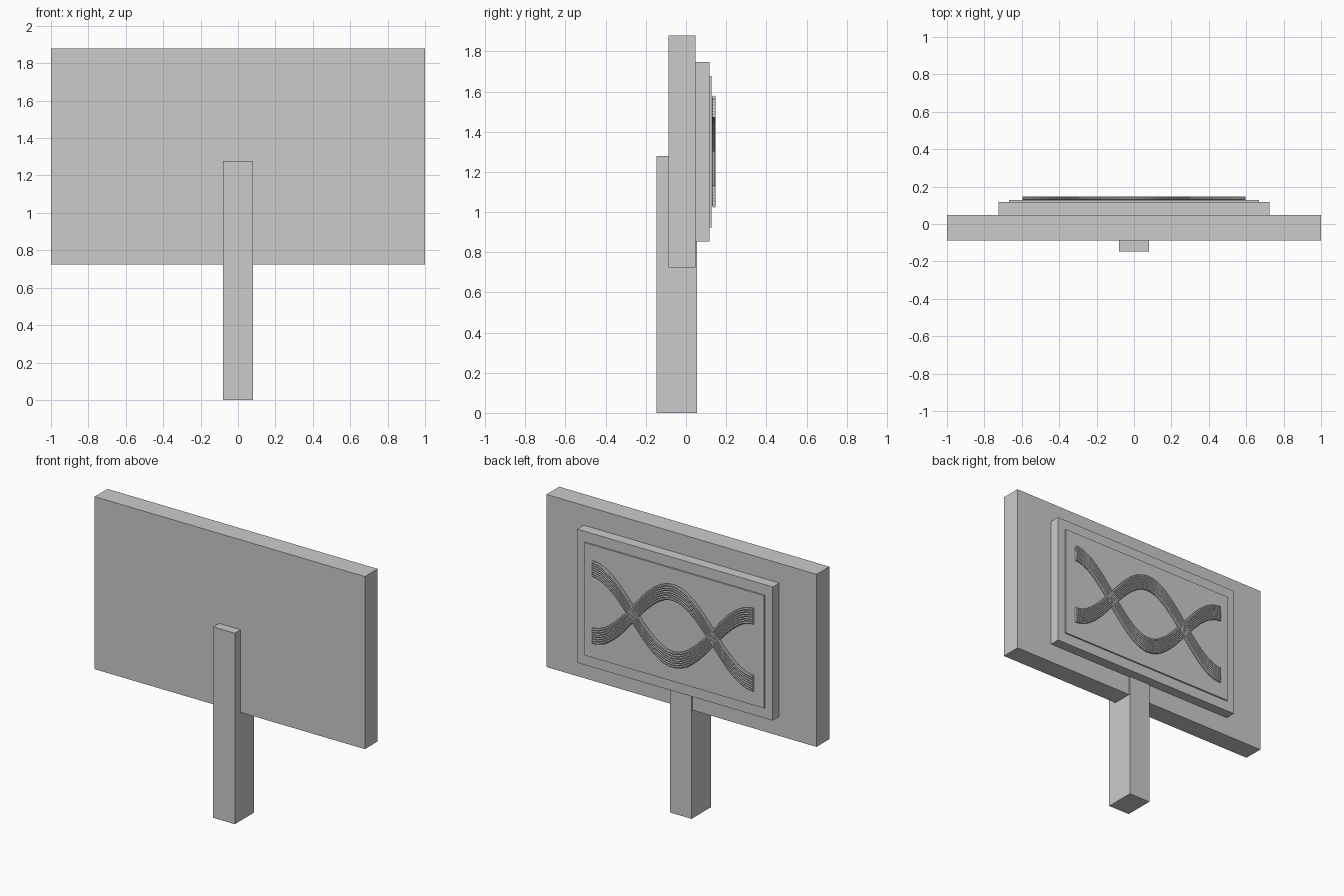
import bpy
import math

if "Cube" in bpy.data.objects:
    bpy.data.objects.remove(bpy.data.objects["Cube"], do_unlink=True)

grey = bpy.data.materials.new("light_grey")
grey.use_nodes = True
grey.diffuse_color = (0.6, 0.6, 0.6, 1)
grey.node_tree.nodes["Principled BSDF"].inputs["Base Color"].default_value = (0.6, 0.6, 0.6, 1)


def box(name, width, y0, y1, z0, z1):
    """Box centred on x, spanning the given depth and height."""
    bpy.ops.mesh.primitive_cube_add(size=1, location=(0, (y0 + y1) / 2, (z0 + z1) / 2))
    ob = bpy.context.object
    ob.name = name
    ob.scale = (width, y1 - y0, z1 - z0)
    bpy.ops.object.transform_apply(location=False, rotation=False, scale=True)
    ob.data.materials.append(grey)
    return ob


# Sign board, its support post and the stepped panel on the back
box("board", 2.0, -0.087, 0.048, 0.725, 1.88)
box("post", 0.16, -0.148, 0.055, 0, 1.278)
box("raised_panel", 1.448, 0.048, 0.117, 0.854, 1.748)
box("inner_panel", 1.334, 0.117, 0.127, 0.924, 1.678)

# Two crossing wave bands, each a stack of thin tubes
STRANDS, STEPS = 7, 48
HALF_LENGTH, RADIUS, SPACING = 0.595, 0.0095, 0.015
MID_Z, AMPLITUDE = 1.301, 0.224


def wave_band(name, direction):
    curve = bpy.data.curves.new(name, "CURVE")
    curve.dimensions = "3D"
    curve.bevel_depth = RADIUS
    curve.bevel_resolution = 2
    curve.use_fill_caps = True
    for s in range(STRANDS):
        offset = (s - (STRANDS - 1) / 2) * SPACING
        spline = curve.splines.new("POLY")
        spline.use_smooth = False
        spline.points.add(STEPS)
        for i, point in enumerate(spline.points):
            t = 2 * i / STEPS - 1
            z = MID_Z + offset - direction * AMPLITUDE * math.cos(math.pi * t)
            point.co = (t * HALF_LENGTH, 0.1385, z, 1)
    curve.materials.append(grey)
    ob = bpy.data.objects.new(name, curve)
    bpy.context.collection.objects.link(ob)
    bpy.ops.object.select_all(action="DESELECT")
    ob.select_set(True)
    bpy.context.view_layer.objects.active = ob
    bpy.ops.object.convert(target="MESH")


wave_band("valley_wave", 1)
wave_band("hill_wave", -1)
